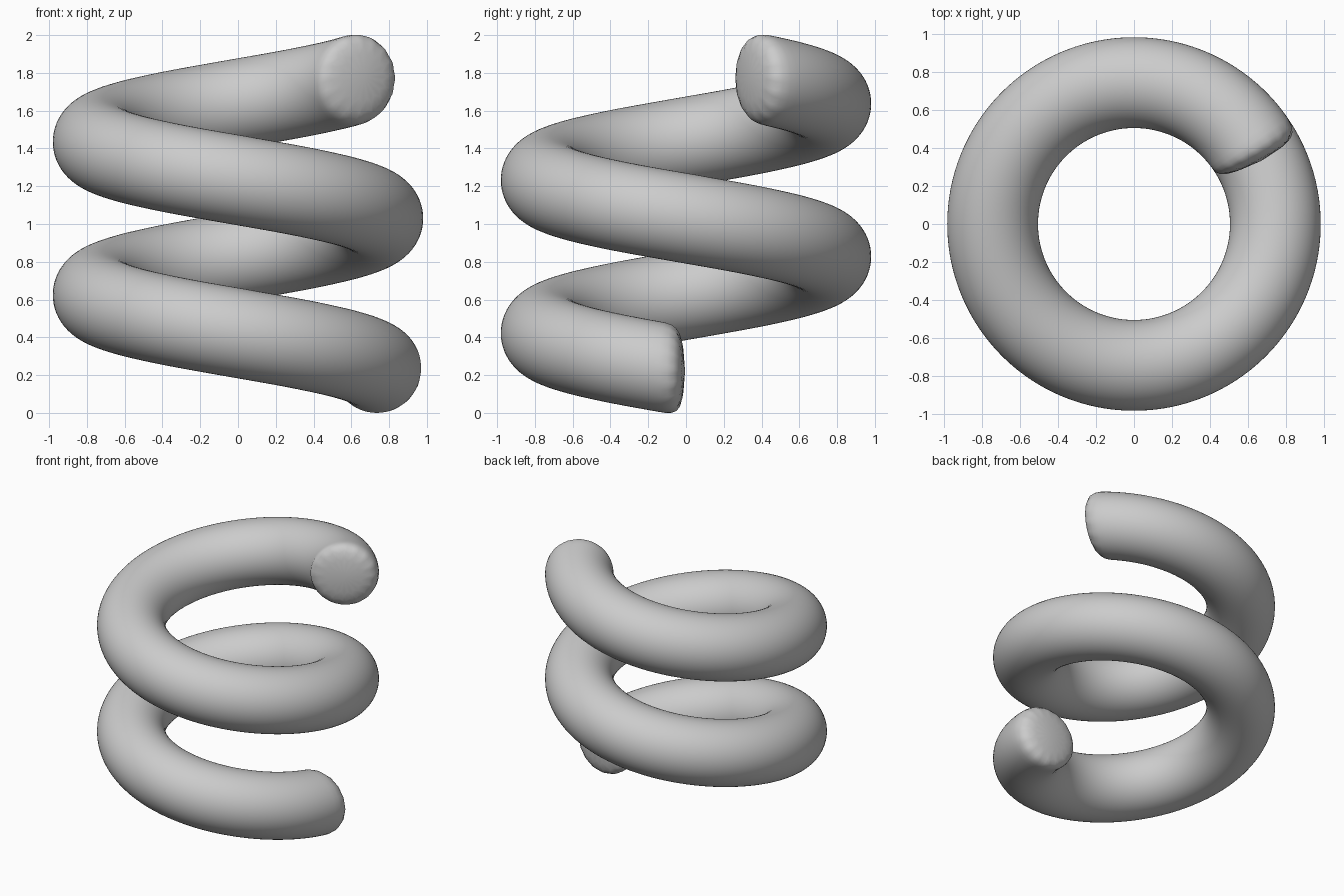
import bpy, bmesh
from math import sin, cos, radians, pi

if "Cube" in bpy.data.objects:
    bpy.data.objects.remove(bpy.data.objects["Cube"])

SIDES, STEPS = 16, 62            # tube sides, rings along the coil
START, END = 26, 720             # degrees, coil descends counter-clockwise
COIL_R, TUBE_R, PITCH = 0.747, 0.246, 0.81
END_Z = 0.22                     # tube centre height at the bottom end

# Sweep an upright ring down the helix
bm = bmesh.new()
rings = []
for i in range(STEPS + 1):
    deg = START + (END - START) * i / STEPS
    a = radians(deg)
    zc = END_Z + PITCH * (END - deg) / 360
    ring = []
    for j in range(SIDES):
        b = 2 * pi * j / SIDES
        r = COIL_R + TUBE_R * cos(b)
        ring.append(bm.verts.new((r * cos(a), r * sin(a), zc + TUBE_R * sin(b))))
    rings.append(ring)
for r0, r1 in zip(rings, rings[1:]):
    for j in range(SIDES):
        k = (j + 1) % SIDES
        bm.faces.new((r0[j], r0[k], r1[k], r1[j]))

# Flat end caps, rounded by the subdivision
bm.faces.new(rings[0])
bm.faces.new(rings[-1])
bmesh.ops.recalc_face_normals(bm, faces=bm.faces)
for f in bm.faces:
    f.smooth = True

mesh = bpy.data.meshes.new("coil_spring")
bm.to_mesh(mesh)
bm.free()
coil = bpy.data.objects.new("coil_spring", mesh)
bpy.context.collection.objects.link(coil)
sub = coil.modifiers.new("smooth", 'SUBSURF')
sub.levels = sub.render_levels = 2
